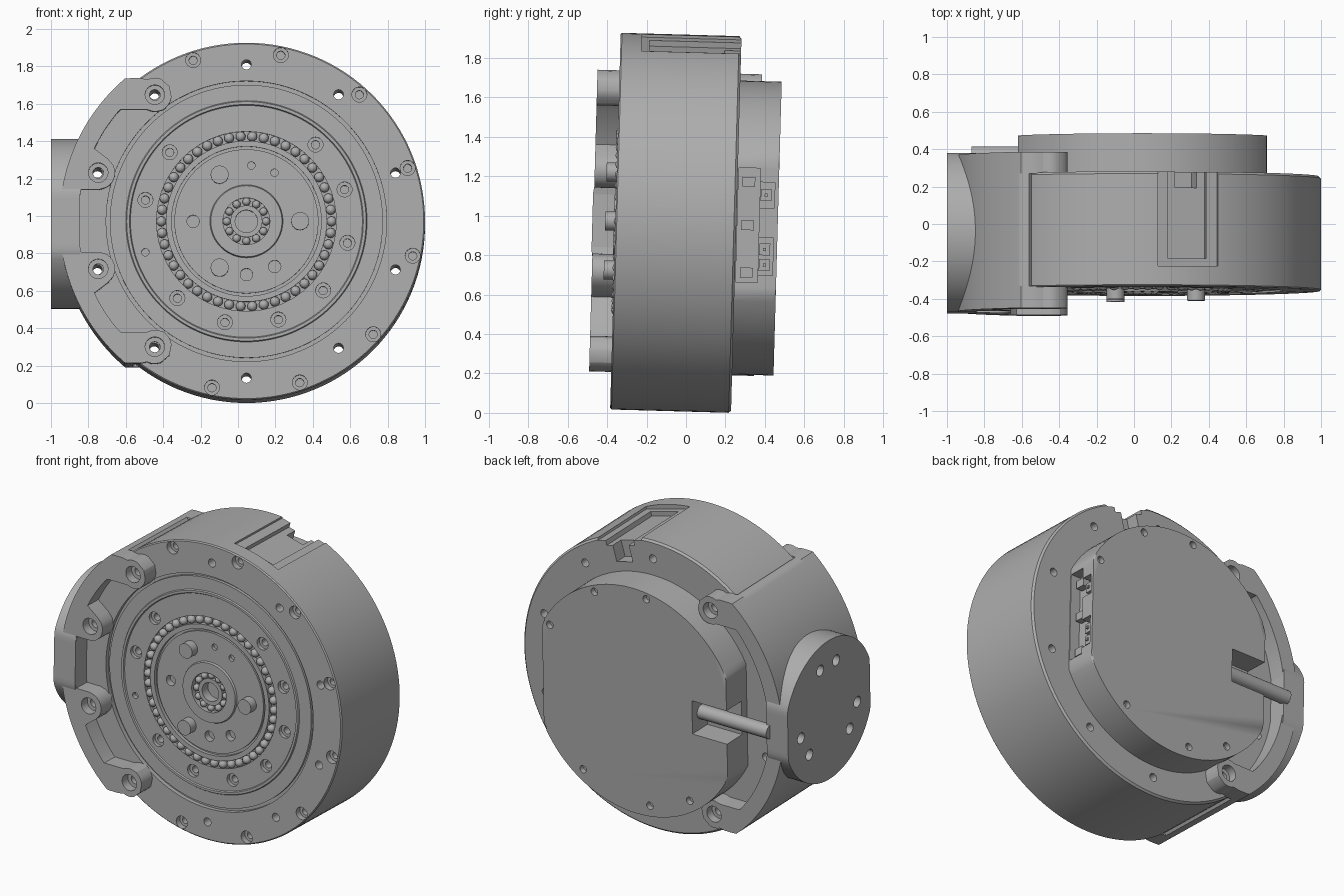
import bpy, bmesh
from math import sin, cos, pi, radians, degrees, asin, sqrt
from mathutils import Matrix, Vector

if "Cube" in bpy.data.objects:
    bpy.data.objects.remove(bpy.data.objects["Cube"])

CX, CZ = 0.045, 0.962          # main axis, which runs along y
PARTS = []

grey = bpy.data.materials.new("machined_grey")
grey.use_nodes = True
grey.diffuse_color = (0.42, 0.42, 0.42, 1)
grey.node_tree.nodes["Principled BSDF"].inputs["Base Color"].default_value = (0.42, 0.42, 0.42, 1)


def finish(name, bm):
    bmesh.ops.recalc_face_normals(bm, faces=bm.faces)
    mesh = bpy.data.meshes.new(name)
    bm.to_mesh(mesh)
    bm.free()
    obj = bpy.data.objects.new(name, mesh)
    bpy.context.collection.objects.link(obj)
    mesh.materials.append(grey)
    PARTS.append(obj)
    return obj


def polar(r, deg):
    return CX + r * cos(radians(deg)), CZ + r * sin(radians(deg))


def add_lathe(bm, profile, x=CX, z=CZ, seg=24):
    """Revolve (radius, y) points about the y direction through x, z."""
    rings = []
    for r, y in profile:
        n = 1 if r == 0 else seg
        rings.append([bm.verts.new((x + r * cos(2 * pi * i / seg), y, z + r * sin(2 * pi * i / seg)))
                      for i in range(n)])
    for a, b in zip(rings, rings[1:]):
        for i in range(seg):
            j = (i + 1) % seg
            quad = [a[i % len(a)], a[j % len(a)], b[j % len(b)], b[i % len(b)]]
            bm.faces.new(list(dict.fromkeys(quad)))


def add_prism(bm, pts, y0, y1):
    low = [bm.verts.new((x, y0, z)) for x, z in pts]
    high = [bm.verts.new((x, y1, z)) for x, z in pts]
    bm.faces.new(low)
    bm.faces.new(high)
    for i in range(len(pts)):
        j = (i + 1) % len(pts)
        bm.faces.new((low[i], low[j], high[j], high[i]))


def add_box(bm, x, y, z, turn=None):
    """Box from three (min, max) ranges, with an optional matrix."""
    m = Matrix.Translation([sum(r) / 2 for r in (x, y, z)]) @ Matrix.Diagonal(
        [r[1] - r[0] for r in (x, y, z)] + [1])
    bmesh.ops.create_cube(bm, size=1, matrix=(turn or Matrix()) @ m)


def rod(x, z, r, y0, y1):
    return ([(0, y0), (r, y0), (r, y1), (0, y1)], x, z)


def bolt_hole(x, z, r, face, depth, end):
    """Counterbore cutter with a narrower hole behind it."""
    return ([(0, face), (r, face), (r, depth), (r * .55, depth), (r * .55, end), (0, end)], x, z)


def cut(target, bm):
    cutter = finish("cutter", bm)
    PARTS.remove(cutter)
    mod = target.modifiers.new("cut", 'BOOLEAN')
    mod.operation, mod.solver, mod.object = 'DIFFERENCE', 'EXACT', cutter
    bpy.context.view_layer.objects.active = target
    bpy.ops.object.modifier_apply(modifier=mod.name)
    bpy.data.objects.remove(cutter)


def cut_rods(target, rods):
    bm = bmesh.new()
    for r in rods:
        add_lathe(bm, *r)
    cut(target, bm)


def solid_rods(name, rods):
    bm = bmesh.new()
    for r in rods:
        add_lathe(bm, *r)
    return finish(name, bm)


# Round housing with stepped output face
bm = bmesh.new()
add_lathe(bm, [(0, -.29), (.06, -.29), (.06, -.35), (.085, -.35), (.085, -.33), (.125, -.33),
               (.125, -.365), (.19, -.365), (.195, -.352), (.385, -.352), (.385, -.335), (.4, -.335),
               (.4, -.358), (.43, -.358), (.43, -.33), (.48, -.33), (.48, -.35), (.62, -.35),
               (.625, -.358), (.64, -.358), (.645, -.35), (.73, -.35), (.73, -.33), (.75, -.33),
               (.75, -.358), (.948, -.358), (.955, -.351), (.955, .243), (.943, .255), (0, .255)], seg=128)
body = finish("housing", bm)

# Slot for the sliding cover on the upper rim
turn = Matrix.Translation((CX, 0, CZ)) @ Matrix.Rotation(radians(15), 4, 'Y')
for half, y0, r0 in ((.165, -.25, .925), (.105, -.21, .895), (.06, .17, .79)):
    bm = bmesh.new()
    add_box(bm, (-half, half), (y0, .4), (r0, 1.1), turn)
    cut(body, bm)

# Bolt circles
rim = [bolt_hole(*polar(.908, 108.3 - 30 * k), .04, -.4, -.32, -.25) for k in range(8)]
through = [rod(*polar(.838, 18 + 36 * k), .026, -.6, .6) for k in range(10)]
inner = [bolt_hole(*polar(.552, 18 + 30 * k), .04, -.4, -.325, -.27)
         for k in range(12) if k not in (2, 3, 6)]
hub = [rod(*polar(.285, a), .033, -.4, -.31) for a in (180, 270, 302)]
hub += [rod(*polar(.3, a), .02, -.4, -.33) for a in (60, 85)]
small = [rod(*polar(.565, 197), .02, -.4, -.32)]
cut_rods(body, rim + through + inner + hub + small)
solid_rods("drive_pins", [rod(*polar(.287, a), .048, -.41, -.32) for a in (0, 120, 240)])

# Bearing balls
for name, count, radius, size in (("outer_bearing_balls", 46, .455, .027), ("inner_bearing_balls", 12, .105, .022)):
    bm = bmesh.new()
    for k in range(count):
        x, z = polar(radius, 360 * k / count)
        bmesh.ops.create_icosphere(bm, subdivisions=2, radius=size, matrix=Matrix.Translation((x, -.34, z)))
    finish(name, bm)

# Side bracket: crescent with bolt bosses on its inner edge
BOLT, BOSS, EAR = .833, .09, 126


def bracket_outline(bosses, start):
    outer, inside = [], []
    steps = 90
    for i in range(steps + 1):
        a = start + (360 - 2 * start) * i / steps
        m = min(a, 360 - a)
        s = abs(sin(radians(a)))
        r_out, r_in = min(1.0, .762 / max(s, .01)), .9
        if m > EAR:
            r_in = min(r_in, .595 / max(s, .01))
        for b in bosses:
            d = radians(m - b)
            h = BOSS ** 2 - (BOLT * sin(d)) ** 2
            if h >= -1e-6:
                h = sqrt(max(h, 0))
                r_in = min(r_in, BOLT * cos(d) - h)
                if m < EAR:
                    r_in = BOLT * cos(d) - h
                    r_out = BOLT * cos(d) + h + .001
        outer.append(polar(r_out, a))
        inside.append(polar(r_in, a))
    return outer + inside[::-1]


ear_start = EAR - degrees(asin(BOSS / BOLT))
for name, bosses, start, y0, y1 in (("bracket_front", (EAR, 162), ear_start, -.47, -.352),
                                    ("bracket_wall", (), 128.5, -.352, .25),
                                    ("bracket_rear", (EAR,), ear_start, .25, .365)):
    bm = bmesh.new()
    add_prism(bm, bracket_outline(bosses, start), y0, y1)
    piece = finish(name, bm)
    if bosses:
        angles = [s * b for b in bosses for s in (1, -1)]
        lo, hi = ((-.6, -.41) if y0 < 0 else (.6, .31))
        cut_rods(piece, [bolt_hole(*polar(BOLT, a), .052, lo, hi, -lo) for a in angles])

# Side flange: round with flattened front and back, drilled in three pairs
bm = bmesh.new()
FY, to_side = -.05, Matrix.Rotation(radians(90), 4, 'Z')
ring = [(max(-.425, min(.425, .455 * cos(2 * pi * i / 96))), .455 * sin(2 * pi * i / 96)) for i in range(96)]
add_prism(bm, ring, .845, 1.0)
bm.transform(Matrix.Translation((0, FY, CZ - .005)) @ to_side)
flange = finish("side_flange", bm)
bm = bmesh.new()
for a in (74, 106, 194, 226, 314, 346):
    add_lathe(bm, *rod(.3 * cos(radians(a)), .3 * sin(radians(a)), .035, .93, 1.1))
bm.transform(Matrix.Translation((0, FY, CZ)) @ to_side)
cut(flange, bm)

# Rear cover: disc with two flat sides and a bevelled back edge
bm = bmesh.new()
pts = [(CX + max(-.665, min(.665, .745 * cos(2 * pi * i / 120))), CZ - .015 + .745 * sin(2 * pi * i / 120))
       for i in range(120)]
add_prism(bm, pts, .24, .465)
back_edges = [e for e in bm.edges if all(v.co.y > .46 for v in e.verts)]
bmesh.ops.bevel(bm, geom=back_edges, offset=.012, segments=2, affect='EDGES', profile=.5)
cover = finish("rear_cover", bm)
cut_rods(cover, [rod(*polar(.69, a), .024, .43, .6) for a in (28, 66, 98, 236, 262, 304)])
for x, y, z in (((-.8, -.37), (.31, .6), (.84, 1.06)),
                ((.64, .8), (.26, .37), (.67, 1.25)),
                ((.655, .8), (.36, .445), (.71, .9)),
                ((.655, .8), (.36, .445), (1.05, 1.18))):
    bm = bmesh.new()
    add_box(bm, x, y, z)
    cut(cover, bm)

# Sockets on the cover's flat side
bm = bmesh.new()
for z in (.76, .84, 1.115):
    add_box(bm, (.645, .69), (.375, .43), (z - .03, z + .03))
    add_box(bm, (.64, .7), (.395, .41), (z - .008, z + .008))
for z in (.72, .96, 1.18):
    add_box(bm, (.6, .685), (.28, .345), (z - .025, z + .025))
finish("sockets", bm)

# Cable leaving the cover notch
bm = bmesh.new()
add_lathe(bm, *rod(0, 0, .045, .34, .87))
bm.transform(Matrix.Translation((0, .37, .95)) @ to_side)
finish("cable", bm)

# Lean everything slightly backwards and shade
lean = Matrix.Translation((0, 0, CZ)) @ Matrix.Rotation(-.028, 4, 'X') @ Matrix.Translation((0, 0, -CZ))
bpy.ops.object.select_all(action='DESELECT')
for obj in PARTS:
    obj.data.transform(lean)
    obj.select_set(True)
bpy.context.view_layer.objects.active = body
bpy.ops.object.shade_smooth_by_angle(angle=radians(30))
